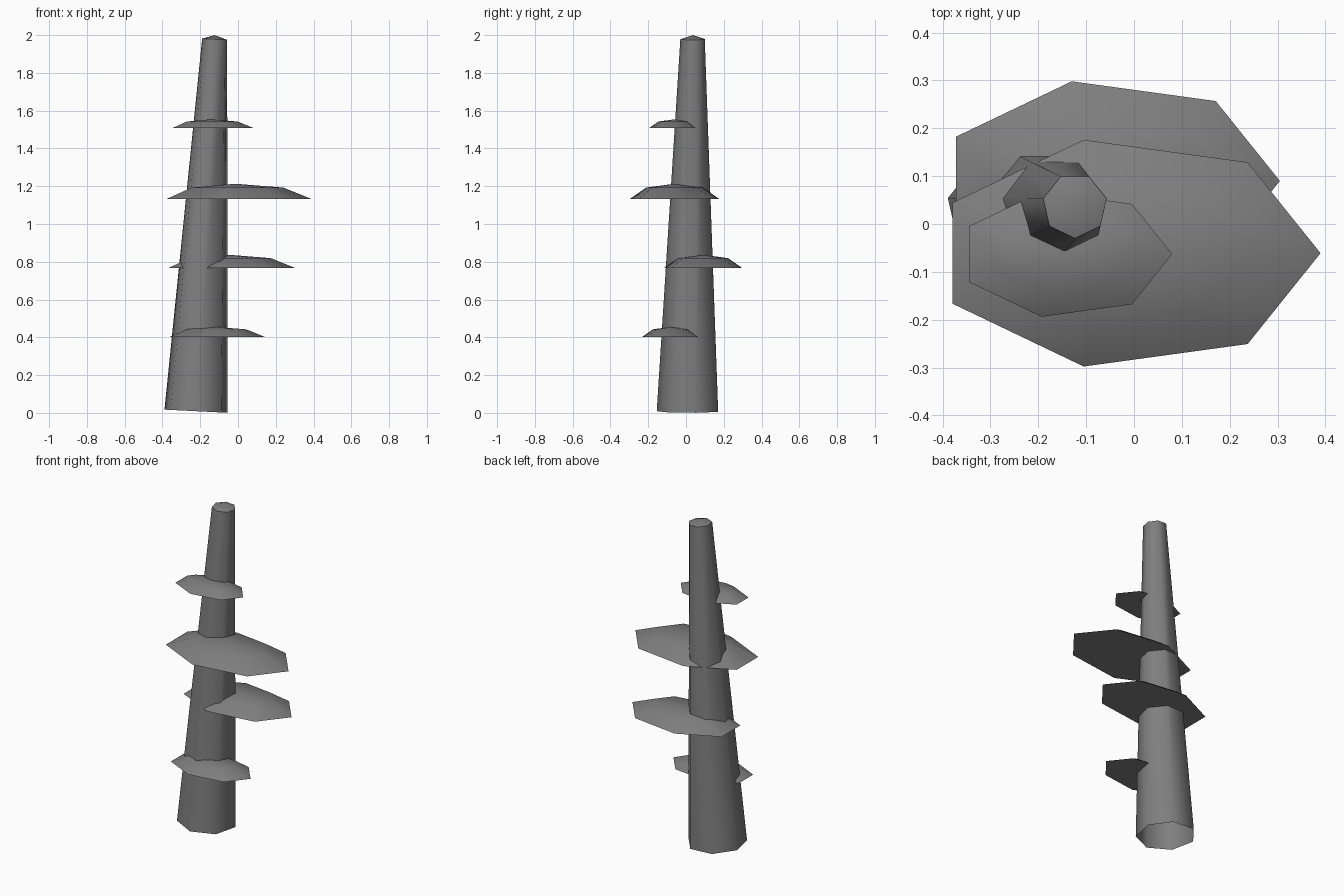
import bpy, math
from mathutils import Vector

if "Cube" in bpy.data.objects:
    bpy.data.objects.remove(bpy.data.objects["Cube"])

SIDES = 7

grey = bpy.data.materials.new("stone grey")
grey.diffuse_color = (0.21, 0.21, 0.21, 1)
grey.use_nodes = True
grey.node_tree.nodes["Principled BSDF"].inputs["Base Color"].default_value = grey.diffuse_color


def ring(center, rx, ry, start, slope=0.0):
    """Seven points round a centre; slope tips the ring along x."""
    pts = []
    for i in range(SIDES):
        a = start + 2 * math.pi * i / SIDES
        dx, dy = rx * math.cos(a), ry * math.sin(a)
        pts.append(Vector(center) + Vector((dx, dy, -slope * dx)))
    return pts


def loft(name, rings, apex, close_bottom):
    """Skin rings from bottom to top and finish with a low point."""
    verts = [p for r in rings for p in r] + [Vector(apex)]
    faces = []
    for k in range(len(rings) - 1):
        for i in range(SIDES):
            j = (i + 1) % SIDES
            a, b = k * SIDES, (k + 1) * SIDES
            faces.append((a + i, a + j, b + j, b + i))
    t = (len(rings) - 1) * SIDES
    for i in range(SIDES):
        faces.append((t + i, t + (i + 1) % SIDES, len(verts) - 1))
    if close_bottom:
        faces.append(tuple(reversed(range(SIDES))))
    mesh = bpy.data.meshes.new(name)
    mesh.from_pydata(verts, [], faces)
    mesh.materials.append(grey)
    obj = bpy.data.objects.new(name, mesh)
    bpy.context.collection.objects.link(obj)
    bpy.ops.object.select_all(action='DESELECT')
    obj.select_set(True)
    bpy.context.view_layer.objects.active = obj
    bpy.ops.object.shade_smooth_by_angle(angle=math.radians(55))
    return obj


# Leaning, tapered trunk: open underneath, shallow pointed cap
start = -math.pi / 2
loft("trunk",
     [ring((-0.2225, 0.016, 0.009), 0.171, 0.171, start, 0.05),
      ring((-0.1235, 0.038, 1.978), 0.068, 0.068, start, 0.05)],
     (-0.1235, 0.038, 2.0), False)

# Flat-bottomed domed shelves: centre x, centre y, base z, radius
shelves = [(-0.123, -0.077, 0.403, 0.263),
           (-0.051, 0.090, 0.766, 0.356),
           (-0.015, -0.061, 1.132, 0.405),
           (-0.1436, -0.063, 1.509, 0.2236)]
for n, (x, y, z, r) in enumerate(shelves, 1):
    h = 0.2 * r
    loft(f"shelf_{n}",
         [ring((x, y, z), r, 0.6 * r, 0),
          ring((x, y, z + 0.75 * h), 0.63 * r, 0.38 * r, 0)],
         (x, y, z + h), True)
